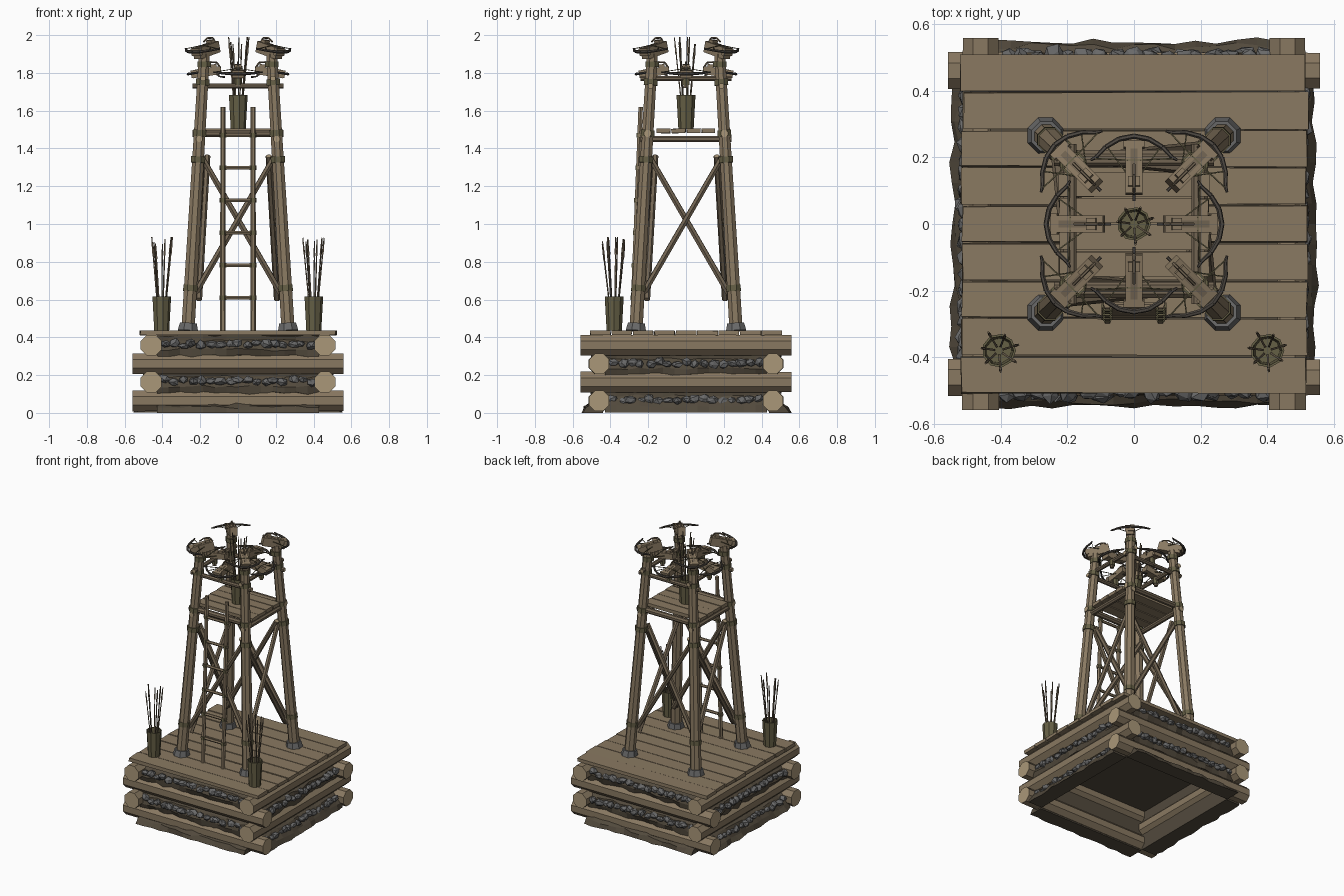
import bpy, bmesh, math, random
from mathutils import Vector as V, Matrix as M

if "Cube" in bpy.data.objects:
    bpy.data.objects.remove(bpy.data.objects["Cube"])

random.seed(4)
U = random.uniform


def material(name, rgb):
    m = bpy.data.materials.new(name)
    m.diffuse_color = (*rgb, 1)
    m.use_nodes = True
    m.node_tree.nodes["Principled BSDF"].inputs["Base Color"].default_value = m.diffuse_color
    return m


WOOD = material("wood", (0.25, 0.19, 0.12))
POLE = material("pole_wood", (0.17, 0.13, 0.085))
CUT = material("cut_wood", (0.4, 0.31, 0.19))
STONE = material("stone", (0.14, 0.14, 0.14))
DIRT = material("dirt", (0.085, 0.068, 0.046))
ROPE = material("rope", (0.13, 0.115, 0.06))
IRON = material("iron", (0.075, 0.065, 0.055))


class Part:
    """Collects primitives into one named object."""

    def __init__(self, name, *mats):
        self.name, self.mats, self.bm = name, mats, bmesh.new()

    def beam(self, a, b, r0, r1=None, n=8, mi=0, cap=None):
        a, b = V(a), V(b)
        d = b - a
        mat = M.Translation((a + b) / 2) @ d.to_track_quat('Z', 'Y').to_matrix().to_4x4() @ M.Rotation(math.pi / n, 4, 'Z')
        vs = bmesh.ops.create_cone(self.bm, cap_ends=True, segments=n, radius1=r0,
                                   radius2=r0 if r1 is None else r1, depth=d.length, matrix=mat)['verts']
        for f in {f for v in vs for f in v.link_faces}:
            f.material_index = cap if cap is not None and len(f.verts) == n else mi

    def chain(self, pts, radii, n=5, mi=0):
        for i in range(len(pts) - 1):
            self.beam(pts[i], pts[i + 1], radii[i], radii[i + 1], n, mi)

    def box(self, c, s, mi=0, rot=M(), jit=0):
        vs = bmesh.ops.create_cube(self.bm, size=1, matrix=M.Translation(c) @ rot @ M.Diagonal((*s, 1)))['verts']
        for v in vs:
            v.co += V((U(-jit, jit), U(-jit, jit), U(-jit, jit) * .5))
        for f in {f for v in vs for f in v.link_faces}:
            f.material_index = mi

    def rock(self, c, s):
        rot = M.Rotation(U(0, 6), 4, V((U(-1, 1), U(-1, 1), 1)))
        vs = bmesh.ops.create_icosphere(self.bm, subdivisions=1, radius=1,
                                        matrix=M.Translation(c) @ M.Diagonal((*s, 1)) @ rot)['verts']
        for v in vs:
            v.co = V(c) + (v.co - V(c)) * U(.75, 1.15)

    def done(self, mat=M()):
        me = bpy.data.meshes.new(self.name)
        bmesh.ops.recalc_face_normals(self.bm, faces=self.bm.faces)
        self.bm.transform(mat)
        self.bm.to_mesh(me)
        self.bm.free()
        for m in self.mats:
            me.materials.append(m)
        ob = bpy.data.objects.new(self.name, me)
        bpy.context.collection.objects.link(ob)
        return ob


SIGNS = (-1, 1)
QUARTERS = [M.Rotation(k * math.pi / 2, 4, 'Z') for k in range(4)]

# Log crib: courses alternate between the x and y directions
p = Part("base_logs", WOOD, CUT)
for s in SIGNS:
    for z in (0.064, 0.26):
        p.beam((-.558, s * .46, z), (.558, s * .46, z), .06, .058, cap=1)
    for z in (0.163, 0.358):
        p.beam((s * .46, -.558, z), (s * .46, .558, z), .06, .058, cap=1)
p.done()

# Earth and stones packed in the gaps between logs
for k, turn in enumerate(QUARTERS):
    earth, rocks = Part("earth_fill", DIRT), Part("fill_stones", STONE)
    gaps = [(.105, .22), (.3, .41)] if k % 2 == 0 else [(.003, .12), (.2, .315)]
    profiles = [[(.43, a), (.495, a), (.505, a + .035), (.49, b - .03), (.43, b)] for a, b in gaps]
    if k % 2 == 0:
        profiles.append([(.44, 0), (.55, 0), (.535, .03), (.5, .05), (.44, .04)])
    else:
        profiles[0][1:3] = [(.545, .003), (.53, .035)]
    for prof in profiles:
        rows, N = [], 14
        for i in range(N + 1):
            x = -.43 + .86 * i / N
            rows.append([earth.bm.verts.new((x, -y + (U(-.01, .012) if 0 < j < 4 else 0),
                                             max(0, z + (U(-.008, .008) if z > 0.01 else 0))))
                         for j, (y, z) in enumerate(prof)])
        for r, q in zip(rows, rows[1:]):
            for j in range(5):
                earth.bm.faces.new((r[j], r[(j + 1) % 5], q[(j + 1) % 5], q[j]))
        earth.bm.faces.new(rows[0])
        earth.bm.faces.new(rows[-1])
    for a, b in gaps:
        for i in range(17):
            rocks.rock((-.385 + .77 * i / 16 + U(-.01, .01), -.502 + U(-.008, .008), (a + b) / 2 + U(-.002, .016)),
                       (U(.028, .038), U(.022, .032), U(.02, .029)))
    earth.done(turn)
    rocks.done(turn)
p = Part("earth_core", DIRT)
p.box((0, 0, .345), (.86, .86, .13))
p.done()

# Deck planks
p = Part("deck_planks", WOOD)
for i in range(9):
    p.box((U(-.006, .006), -.453 + .1133 * i, .424), (1.035, .108, .024), jit=.003)
p.done()


def c(z):
    """Leg distance from the axes at height z."""
    return .265 - .087 * (z - .44) / 1.46


# Tower legs with stone footings and rope lashings
legs, feet, rope = Part("tower_legs", WOOD, CUT), Part("leg_footings", STONE), Part("lashings", ROPE)
for sx in SIGNS:
    for sy in SIGNS:
        P = lambda z: V((sx * c(z), sy * c(z), z))
        legs.beam(P(.44), P(1.9), .038, .031, cap=1)
        feet.beam(P(.435), P(.475), .058, .048)
        for z in (.66, 1.34, 1.48, 1.75):
            rope.beam(P(z - .016), P(z + .016), .041 if z < 1.4 else .039)
legs.done()
feet.done()

# Horizontal rails and platform bearers
p = Part("cross_rails", POLE, CUT)
for s in SIGNS:
    for z, r in ((1.48, .02), (1.73, .015)):
        p.beam((-.24, s * c(z), z), (.24, s * c(z), z), r, cap=1)
    for z, r in ((1.45, .018), (1.77, .015)):
        p.beam((s * c(z), -.24, z), (s * c(z), .24, z), r, cap=1)
p.done()
p = Part("platform_planks", WOOD)
for i in range(4):
    p.box((0, -.12 + .08 * i, 1.493), (.45, .074, .024), jit=.003)
p.done()

# Crossed braces on the inner side of each face
for turn in QUARTERS:
    p = Part("cross_braces", POLE, CUT)
    for s in SIGNS:
        o = .014 * s - .034
        p.beam((-s * .245, -c(.6) - o, .6), (s * .195, -c(1.36) - o, 1.36), .0175, .016, 6, cap=1)
    p.done(turn)

# Ladder
p = Part("ladder", WOOD)
L = lambda x, z: V((x, -.285 + .045 * (z - .44) / 1.18, z))
for s in SIGNS:
    p.beam(L(s * .08, .435), L(s * .08, 1.62), .0145, .0135, 6)
for i in range(6):
    z = .61 + .172 * i
    p.beam(L(-.098, z), L(.098, z), .01, n=6)
    for s in SIGNS:
        rope.beam(L(s * .08, z - .012), L(s * .08, z + .012), .018, n=6)
p.done()
rope.done()


# Arrow buckets: tapered faceted tube with open top, full of leaning arrows
def bucket(x, y, z, tall):
    p = Part("arrow_bucket", ROPE, POLE, IRON)
    n = 9
    prof = [(.041, 0), (.051, .18), (.044, .18), (.038, .05)]
    rings = [[p.bm.verts.new((r * math.cos(2 * math.pi * i / n), r * math.sin(2 * math.pi * i / n), h))
              for i in range(n)] for r, h in prof]
    for a, b in zip(rings, rings[1:]):
        for i in range(n):
            p.bm.faces.new((a[i], a[(i + 1) % n], b[(i + 1) % n], b[i]))
    p.bm.faces.new(rings[0])
    p.bm.faces.new(rings[-1])
    for i in range(7):
        a = 2 * math.pi * i / 7 + .3
        u = V((math.cos(a), math.sin(a), 0))
        r, h = U(.048, .064), tall - U(0, .04) * (i % 3 > 0)
        foot, tip = u * .015 + V((0, 0, .05)), u * r + V((0, 0, h))
        p.beam(foot, tip, .0045, .0035, n=4, mi=1)
        p.beam(foot.lerp(tip, .8), foot.lerp(tip, .95), .006, .004, n=4, mi=1)  # fletching
    p.done(M.Translation((x, y, z)))


bucket(-.405, -.38, .437, .495)
bucket(.4, -.38, .437, .49)
bucket(0, 0, 1.502, .488)


# Crossbows: built pointing along +y from a pivot, then turned outward
def crossbow(name, angle, start, z, pitch, depth):
    p = Part(name, WOOD, POLE, IRON, ROPE)
    p.box((0, .076, .02 - depth / 2), (.05, .152, depth))
    p.box((0, .08, .02), (.02, .11, .004), 1)
    p.box((0, .035, .027), (.036, .03, .016), 0)
    p.box((0, .15, 0), (.062, .02, .04), 0)
    # bow limbs with recurved tips
    half = [(0, .175), (.045, .166), (.085, .142), (.113, .112), (.13, .102)]
    rad = [.008, .008, .007, .006, .004]
    for s in SIGNS:
        p.chain([(s * x, y, .004) for x, y in half], rad, 6, 2)
        p.beam((s * .118, .107, .006), (s * .02, .1, .02), .0025, n=4, mi=3)
        p.beam((s * .08, .142, .003), (s * .02, .06, 0), .0025, n=4, mi=3)
    p.beam((-.02, .1, .022), (.02, .1, .022), .0025, n=4, mi=3)
    # bent lever and trigger
    p.chain([(0, 0, .01), (0, .015, .042), (0, .05, .05), (0, .085, .038)], [.005] * 4, 5, 1)
    p.chain([(0, .03, -.015), (0, .01, -.035), (0, -.015, -.04)], [.005] * 3, 5, 2)
    p.done(M.Rotation(angle, 4, 'Z') @ M.Translation((0, start, z)) @ M.Rotation(-pitch, 4, 'X'))


for k in range(4):
    a = k * math.pi / 2
    crossbow("side_crossbow", a, .09, 1.816, .15, .042)
    crossbow("corner_crossbow", a + math.pi / 4, .165, 1.949, .25, .06)

# Mounts: short swivel posts on rails and caps on the leg tops
p = Part("crossbow_mounts", POLE, ROPE)
for turn in QUARTERS:
    p.beam(turn @ V((0, c(1.75), 1.72)), turn @ V((0, c(1.75), 1.80)), .014, n=6)
    p.beam(turn @ V((0, c(1.75), 1.735)), turn @ V((0, c(1.75), 1.785)), .02, n=6, mi=1)
    q = turn @ V((c(1.9), c(1.9), 0))
    p.beam(q + V((0, 0, 1.88)), q + V((0, 0, 1.92)), .024, n=8)
    p.beam(q + V((0, 0, 1.83)), q + V((0, 0, 1.86)), .039, n=8, mi=1)
p.done()
